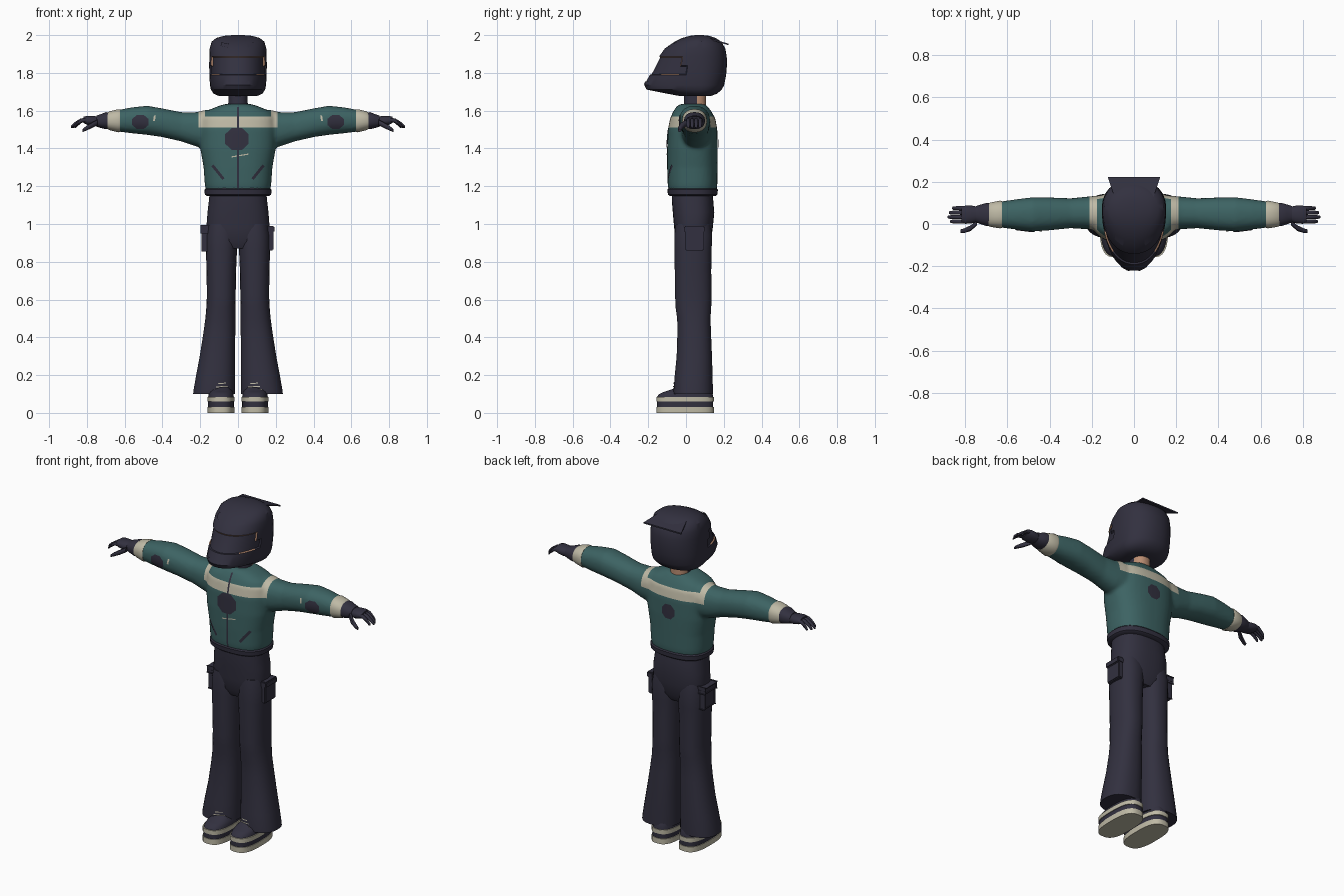
import bpy, bmesh, math
from mathutils import Vector
from mathutils.bvhtree import BVHTree

if "Cube" in bpy.data.objects:
    bpy.data.objects.remove(bpy.data.objects["Cube"])


def colour(name, rgb):
    m = bpy.data.materials.new(name)
    m.diffuse_color = (*rgb, 1)
    m.use_nodes = True
    m.node_tree.nodes["Principled BSDF"].inputs["Base Color"].default_value = m.diffuse_color
    return m


NAVY = colour("dark navy", (0.032, 0.030, 0.050))
TEAL = colour("teal cloth", (0.046, 0.125, 0.125))
CREAM = colour("cream", (0.52, 0.49, 0.38))
SKIN = colour("skin", (0.50, 0.27, 0.17))


def finish(name, bm, mats, angle=40, normals=True):
    if normals:
        bmesh.ops.recalc_face_normals(bm, faces=bm.faces)
    me = bpy.data.meshes.new(name)
    bm.to_mesh(me)
    bm.free()
    for m in mats:
        me.materials.append(m)
    ob = bpy.data.objects.new(name, me)
    bpy.context.collection.objects.link(ob)
    bpy.ops.object.select_all(action='DESELECT')
    ob.select_set(True)
    bpy.context.view_layer.objects.active = ob
    bpy.ops.object.shade_smooth_by_angle(angle=math.radians(angle))
    return ob


def add_loft(bm, rows, axis='Z', s=1, n=28, p=2.3, vmid=None):
    """Skin rounded sections. Row: position, u range, v range (Z: x,y  X: y,z)."""
    rings = []
    for t, u0, u1, v0, v1 in rows:
        c = (v0 + v1) / 2 if vmid is None else vmid
        ring = []
        for i in range(n):
            a = 2 * math.pi * (i + 0.5) / n
            ca, sa = math.cos(a), math.sin(a)
            u = (u0 + u1) / 2 + (u1 - u0) / 2 * math.copysign(abs(ca) ** (2 / p), ca)
            v = c + (v1 - c if sa > 0 else c - v0) * math.copysign(abs(sa) ** (2 / p), sa)
            ring.append(bm.verts.new((s * u, v, t) if axis == 'Z' else (s * t, u, v)))
        rings.append(ring)
    for a, b in zip(rings, rings[1:]):
        for i in range(n):
            j = (i + 1) % n
            bm.faces.new((a[i], a[j], b[j], b[i]))
    bm.faces.new(rings[0])
    bm.faces.new(rings[-1])


def loft(name, rows, mat, **kw):
    bm = bmesh.new()
    add_loft(bm, rows, **kw)
    return finish(name, bm, [mat])


def wide(rows):
    """Rows symmetric in x: (z, half width, front y, back y)."""
    return [(z, -w, w, a, b) for z, w, a, b in rows]


def cut(bm, axis, value):
    no = Vector((0, 0, 0))
    no[axis] = 1
    bmesh.ops.bisect_plane(bm, geom=bm.verts[:] + bm.edges[:] + bm.faces[:],
                           plane_co=no * value, plane_no=no)


def decal(name, target, outline, mat, side=-1, lift=0.004):
    """Thin flat shape in x,z laid on the front (-1) or back (1) of target."""
    me = target.data
    tree = BVHTree.FromPolygons([v.co for v in me.vertices],
                                [list(f.vertices) for f in me.polygons])
    bm = bmesh.new()
    bm.faces.new([bm.verts.new((x, 0, z)) for x, z in outline])
    for axis, k in ((0, 0), (2, 1)):
        lo, hi = min(q[k] for q in outline), max(q[k] for q in outline)
        steps = int((hi - lo) / 0.015)
        for i in range(1, steps + 1):
            cut(bm, axis, lo + (hi - lo) * i / (steps + 1))
    for v in bm.verts:
        hit = tree.ray_cast(Vector((v.co.x, side * 2, v.co.z)), Vector((0, -side, 0)))[0]
        v.co.y = (hit.y if hit else 0.03) + side * lift
    bm.normal_update()
    for f in bm.faces:
        if f.normal.y * side < 0:
            f.normal_flip()
    return finish(name, bm, [mat], normals=False)


def blob(cx, cz, rx, rz, n=8):
    return [(cx + rx * math.cos(math.tau * (i + .5) / n),
             cz + rz * math.sin(math.tau * (i + .5) / n)) for i in range(n)]


def bar(x0, z0, x1, z1, w):
    d = Vector((x1 - x0, z1 - z0)).normalized() * w / 2
    return [(x0 - d.y, z0 + d.x), (x0 + d.y, z0 - d.x),
            (x1 + d.y, z1 - d.x), (x1 - d.y, z1 + d.x)]


# Jacket: body and sleeves fused into one smooth surface
bm = bmesh.new()
add_loft(bm, wide([(1.175, .170, -.092, .162), (1.21, .176, -.097, .166), (1.30, .182, -.1, .167),
                   (1.40, .2, -.1, .168), (1.50, .205, -.096, .166), (1.56, .2, -.084, .155),
                   (1.595, .175, -.068, .135), (1.622, .11, -.05, .115), (1.635, .07, -.03, .1)]),
         p=2.5, n=40)
sleeve = [(.10, -.03, .135, 1.42, 1.60), (.17, -.03, .135, 1.40, 1.605), (.22, -.025, .13, 1.41, 1.592),
          (.30, -.02, .122, 1.437, 1.592), (.40, -.03, .126, 1.46, 1.612), (.48, -.036, .127, 1.472, 1.626),
          (.56, -.026, .117, 1.48, 1.618), (.64, -.016, .106, 1.49, 1.603)]
for s in (-1, 1):
    add_loft(bm, sleeve, axis='X', s=s)
raw = finish("jacket_raw", bm, [TEAL])
mod = raw.modifiers.new("fuse", 'REMESH')
mod.mode, mod.voxel_size = 'VOXEL', 0.01
mod = raw.modifiers.new("soften", 'SMOOTH')
mod.factor, mod.iterations = 0.5, 5
dg = bpy.context.evaluated_depsgraph_get()
bm = bmesh.new()
bm.from_mesh(raw.evaluated_get(dg).to_mesh())
bpy.data.objects.remove(raw)
for axis, value in ((2, 1.51), (2, 1.568), (0, .21), (0, -.21), (0, .175), (0, -.175)):
    cut(bm, axis, value)
for f in bm.faces:  # cream yoke round chest, back and over the shoulders
    c = f.calc_center_median()
    ax = abs(c.x)
    f.material_index = int(ax < .21 and c.z > 1.51 and (c.z < 1.568 or ax > .175))
jacket = finish("jacket", bm, [TEAL, CREAM], 50)

loft("jacket_hem", wide([(1.148, .165, -.085, .157), (1.156, .176, -.096, .167), (1.182, .178, -.099, .169),
                         (1.19, .17, -.093, .162)]), NAVY, p=2.5, n=40)

# Jacket trim
decal("zip", jacket, bar(0, 1.19, 0, 1.62, .010), NAVY)
decal("chest_patch", jacket, blob(-.006, 1.45, .068, .064), NAVY)
decal("back_patch", jacket, blob(0, 1.43, .046, .046), NAVY, 1)
decal("chest_stripe", jacket, bar(-.035, 1.355, .055, 1.37, .006), CREAM)
for s in (-1, 1):
    decal("pocket_slit", jacket, bar(s * .135, 1.31, s * .077, 1.238, .015), NAVY)
    decal("sleeve_patch", jacket, blob(s * .517, 1.54, .048, .04), NAVY)
    decal("sleeve_mark", jacket, bar(s * .445, 1.545, s * .44, 1.575, .01), CREAM)

# Cuffs and gloves
fingers = [(.075, .862), (.054, .878), (.033, .885), (.012, .872)]
for s in (-1, 1):
    kw = dict(axis='X', s=s)
    loft("cuff", [(.625, -.018, .108, 1.487, 1.606), (.635, -.021, .111, 1.485, 1.608),
                  (.68, -.014, .102, 1.497, 1.597), (.69, -.01, .098, 1.502, 1.59)], CREAM, **kw)
    loft("glove_cuff", [(.66, -.006, .096, 1.507, 1.59), (.70, -.01, .1, 1.502, 1.592),
                        (.725, -.002, .093, 1.508, 1.582), (.75, .008, .085, 1.515, 1.574)], NAVY, **kw)
    loft("palm", [(.74, .012, .082, 1.517, 1.57), (.77, .002, .088, 1.518, 1.572),
                  (.80, .0, .088, 1.525, 1.573), (.818, .006, .083, 1.535, 1.568)], NAVY, n=16, **kw)
    for y, tip in fingers:
        rows = []
        for k, drop, r in ((0, 0, .011), (.4, .004, .0105), (.75, .022, .0095), (.95, .036, .008), (1, .04, .004)):
            rows.append((.80 + (tip - .80) * k, y - r, y + r, 1.552 - drop - r, 1.552 - drop + r))
        loft("finger", rows, NAVY, n=10, **kw)
    loft("thumb", [(.745, -.008, .022, 1.522, 1.552), (.775, -.034, -.006, 1.507, 1.537),
                   (.805, -.043, -.02, 1.494, 1.518), (.822, -.042, -.025, 1.487, 1.503)], NAVY, n=10, **kw)

# Neck: bare skin behind, covered in front
bm = bmesh.new()
add_loft(bm, wide([(1.60, .056, -.012, .108), (1.66, .05, -.01, .106), (1.73, .052, -.01, .11)]), n=24)
for f in bm.faces:
    f.material_index = int(f.calc_center_median().y > .06)
finish("neck", bm, [NAVY, SKIN])

# Helmet with recessed visor
bm = bmesh.new()
add_loft(bm, wide([(1.677, .1, -.03, .13), (1.69, .13, -.1, .165), (1.712, .144, -.21, .19),
                   (1.735, .149, -.222, .202), (1.79, .152, -.192, .213), (1.84, .153, -.165, .217),
                   (1.888, .152, -.142, .216), (1.93, .15, -.112, .208), (1.965, .14, -.06, .187),
                   (1.985, .115, -.02, .158), (1.996, .075, .02, .125), (2.0, .03, .05, .09)]),
         n=40, p=2.15, vmid=.07)
bmesh.ops.recalc_face_normals(bm, faces=bm.faces)
visor = [f for f in bm.faces if 1.79 < f.calc_center_median().z < 1.888 and f.calc_center_median().y < -.005]
rim = bmesh.ops.inset_region(bm, faces=visor, thickness=.005, depth=-.007, use_even_offset=True)["faces"]
for f in rim:
    f.material_index = int(-.14 < f.calc_center_median().y < -.02)
helmet = finish("helmet", bm, [NAVY, SKIN], 35)
for s in (-1, 1):
    decal("brow_vent", helmet, bar(s * .05, 1.945, s * .09, 1.952, .02), NAVY, -1, .008)
    decal("chin_vent", helmet, bar(s * .02, 1.745, s * .06, 1.75, .016), NAVY, -1, .006)

# Helmet rear spoiler
bm = bmesh.new()
corners = [(-.09, .12, 1.978), (.09, .12, 1.978), (.125, .224, 1.947), (-.125, .224, 1.947)]
base = bm.faces.new([bm.verts.new(c) for c in corners])
top = bmesh.ops.extrude_face_region(bm, geom=[base])["geom"]
bmesh.ops.translate(bm, vec=(0, 0, .008), verts=[g for g in top if isinstance(g, bmesh.types.BMVert)])
finish("spoiler", bm, [NAVY])

# Trousers
loft("trouser_hips", wide([(.87, .10, -.035, .11), (.91, .155, -.055, .132), (.98, .168, -.063, .142),
                           (1.06, .162, -.07, .15), (1.12, .155, -.075, .145), (1.17, .15, -.075, .14)]),
     NAVY, n=36, p=2.5)
leg = [(.10, .016, .238, -.066, .143), (.12, .016, .236, -.066, .143), (.2, .015, .222, -.06, .141),
       (.3, .015, .203, -.05, .138), (.42, .014, .184, -.046, .133), (.5, .014, .173, -.047, .13),
       (.56, .014, .168, -.056, .134), (.62, .012, .165, -.058, .136), (.75, .01, .167, -.06, .134),
       (.86, .005, .17, -.061, .136), (.94, .002, .17, -.062, .139), (1.0, .01, .16, -.055, .13)]
for s in (-1, 1):
    trouser = loft("trouser_leg", leg, NAVY, s=s)
    for i in range(3):  # worn stripes near the hem
        z, h = .12 + i * .017, .042 - i * .01
        decal("hem_stripe", trouser, bar(s * .085 - h, z, s * .085 + h, z + .004, .005), CREAM)
    # Cargo pocket and its flap
    for name, w, d, h, y, z, x in (("cargo_pocket", .03, .10, .105, .044, .912, .172),
                                   ("pocket_flap", .04, .108, .035, .044, .972, .174)):
        bm = bmesh.new()
        bmesh.ops.create_cube(bm, size=1)
        for v in bm.verts:
            v.co = (s * (x + v.co.x * w), y + v.co.y * d, z + v.co.z * h)
        bmesh.ops.bevel(bm, geom=bm.edges[:], offset=.005, segments=2, affect='EDGES')
        finish(name, bm, [NAVY])

# Shoes: layered sole and rounded upper
for s in (-1, 1):
    for name, z0, z1, g, mat in (("outsole", 0, .032, 0, CREAM), ("sole_stripe", .032, .06, -.004, NAVY),
                                 ("midsole", .06, .085, 0, CREAM)):
        loft(name, [(z, .018 - g, .163 + g, -.158 - g, .148 + g) for z in (z0, z1)], mat, s=s, n=32, p=2.8)
    loft("shoe_upper", [(.085, .022, .158, -.153, .144), (.098, .024, .156, -.146, .142),
                        (.112, .028, .152, -.115, .138), (.126, .035, .145, -.072, .132),
                        (.16, .04, .14, -.03, .12)], NAVY, s=s, n=32, p=2.6)
